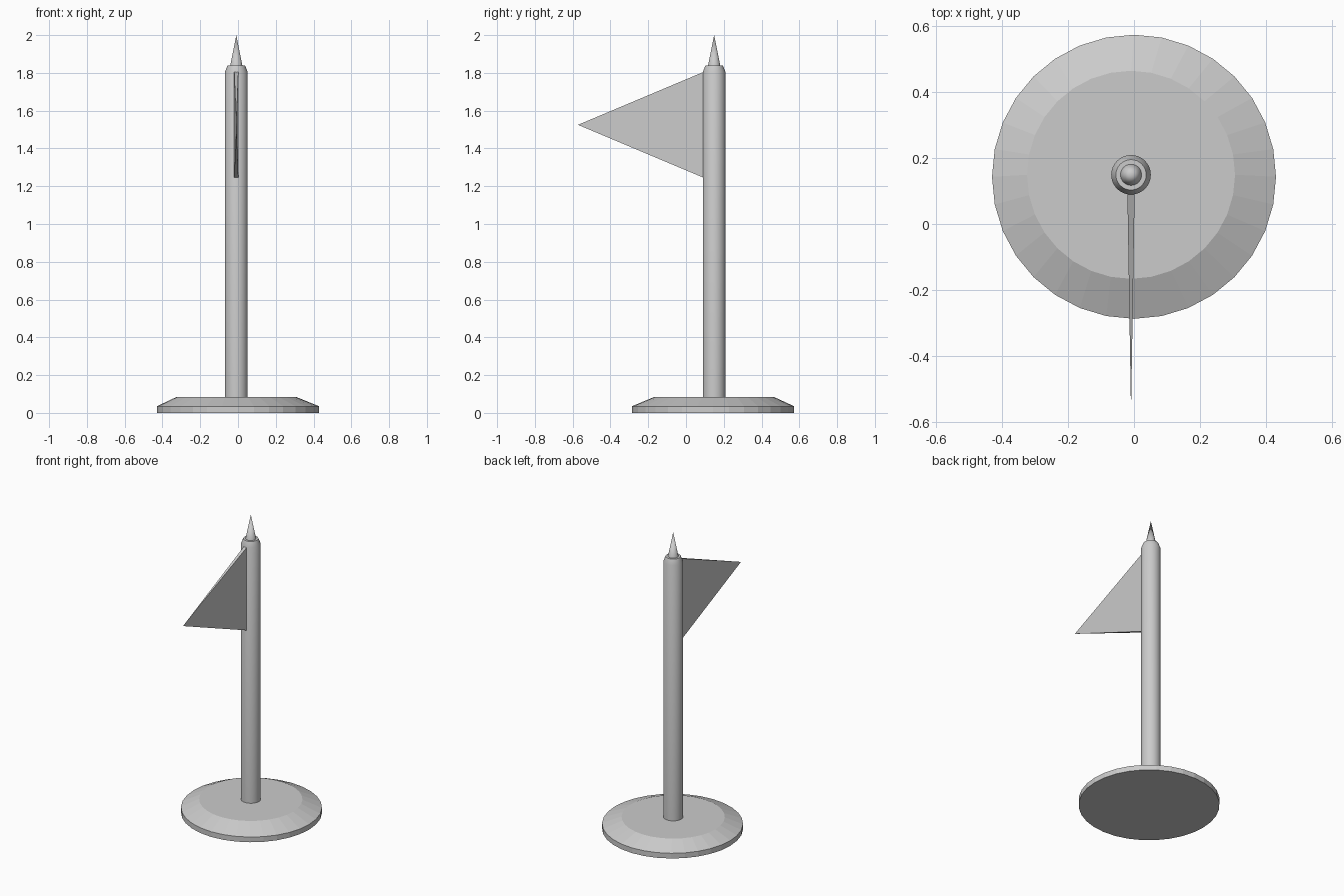
import bpy, bmesh, math

if "Cube" in bpy.data.objects:
    bpy.data.objects.remove(bpy.data.objects["Cube"])

AX, AY = -0.009, 0.149   # pole axis
SIDES = 32


def make_object(name, bm, smooth=False):
    bmesh.ops.recalc_face_normals(bm, faces=bm.faces)
    mesh = bpy.data.meshes.new(name)
    bm.to_mesh(mesh)
    bm.free()
    ob = bpy.data.objects.new(name, mesh)
    bpy.context.collection.objects.link(ob)
    if smooth:
        bpy.ops.object.select_all(action='DESELECT')
        ob.select_set(True)
        bpy.context.view_layer.objects.active = ob
        bpy.ops.object.shade_smooth_by_angle(angle=math.radians(30))
    return ob


def stacked_rings(name, rings, smooth=False):
    """Closed solid through circular rings (cx, cy, radius, z); radius 0 makes a tip."""
    bm = bmesh.new()
    loops = []
    for cx, cy, r, z in rings:
        n = SIDES if r else 1
        loops.append([bm.verts.new((cx + r * math.cos(2 * math.pi * i / SIDES),
                                    cy + r * math.sin(2 * math.pi * i / SIDES), z))
                      for i in range(n)])
    for a, b in zip(loops, loops[1:]):
        for i in range(SIDES):
            j = (i + 1) % SIDES
            if len(b) == 1:
                bm.faces.new((a[i], a[j], b[0]))
            else:
                bm.faces.new((a[i], a[j], b[j], b[i]))
    for loop in (loops[0], loops[-1]):
        if len(loop) > 1:
            bm.faces.new(loop)
    return make_object(name, bm, smooth)


# Round base whose flat top sits slightly off centre
stacked_rings("base", [(0, 0.143, 0.43, 0), (0, 0.143, 0.43, 0.035),
                       (AX, AY, 0.315, 0.085)])

# Pole with a chamfered top
stacked_rings("pole", [(AX, AY, 0.06, 0.08), (AX, AY, 0.06, 1.805),
                       (AX, AY, 0.046, 1.84)], smooth=True)

# Pointed finial
stacked_rings("finial", [(AX, AY, 0.033, 1.835), (AX, AY, 0, 2.0)], smooth=True)

# Pennant: a thin wedge narrowing to its tip
bm = bmesh.new()
t, y = 0.011, 0.093
root = [bm.verts.new((AX + sx * t, y, z))
        for sx, z in ((-1, 1.245), (1, 1.245), (1, 1.805), (-1, 1.805))]
tip = bm.verts.new((AX, -0.572, 1.525))
bm.faces.new(root)
for i in range(4):
    bm.faces.new((root[i], root[(i + 1) % 4], tip))
make_object("pennant", bm)
